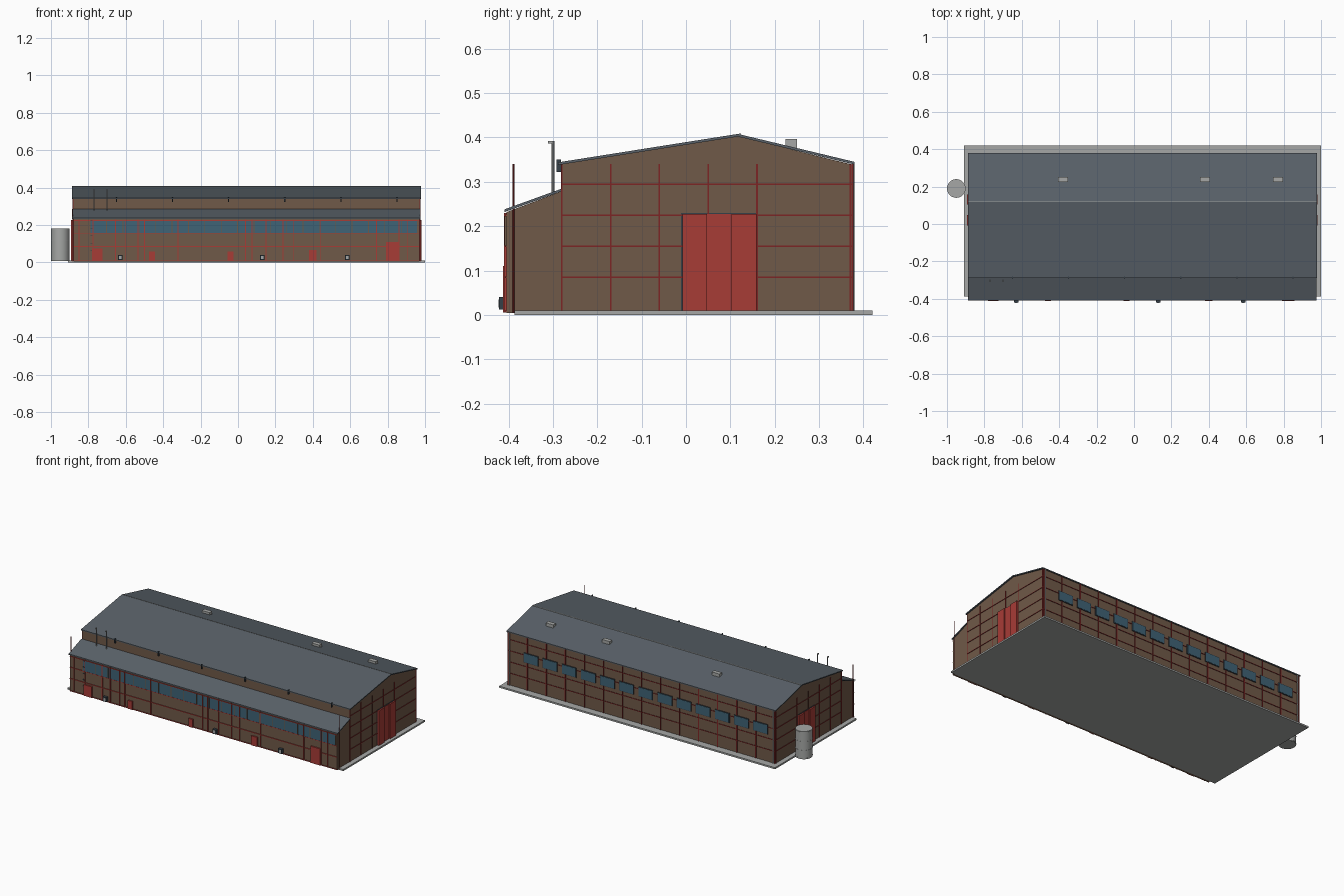
import bpy, bmesh, math
from mathutils import Matrix, Vector

if "Cube" in bpy.data.objects:
    bpy.data.objects.remove(bpy.data.objects["Cube"])


def mat(name, r, g, b):
    m = bpy.data.materials.new(name)
    m.diffuse_color = (r, g, b, 1)
    m.use_nodes = True
    m.node_tree.nodes["Principled BSDF"].inputs["Base Color"].default_value = m.diffuse_color
    return m


BROWN = mat("brown cladding", 0.16, 0.10, 0.065)
SLATE = mat("slate roof", 0.10, 0.12, 0.14)
CONCRETE = mat("light concrete", 0.38, 0.39, 0.38)
RED = mat("door red", 0.39, 0.045, 0.037)
TRIM = mat("dark red trim", 0.20, 0.018, 0.018)
GLASS = mat("blue glass", 0.05, 0.125, 0.18)
DARK = mat("dark frame", 0.035, 0.05, 0.065)


def finish(bm, name, material):
    bmesh.ops.recalc_face_normals(bm, faces=bm.faces[:])
    me = bpy.data.meshes.new(name)
    bm.to_mesh(me)
    bm.free()
    ob = bpy.data.objects.new(name, me)
    bpy.context.collection.objects.link(ob)
    me.materials.append(material)
    return ob


def boxes(name, material, items):
    """One object from boxes given as (x0, x1, y0, y1, z0, z1)."""
    bm = bmesh.new()
    for x0, x1, y0, y1, z0, z1 in items:
        m = (Matrix.Translation(((x0 + x1) / 2, (y0 + y1) / 2, (z0 + z1) / 2))
             @ Matrix.Diagonal((x1 - x0, y1 - y0, z1 - z0, 1)))
        bmesh.ops.create_cube(bm, size=1, matrix=m)
    return finish(bm, name, material)


def extrude_x(name, material, profile, x0, x1):
    """Closed (y, z) profile swept along x."""
    bm = bmesh.new()
    a = [bm.verts.new((x0, y, z)) for y, z in profile]
    b = [bm.verts.new((x1, y, z)) for y, z in profile]
    bm.faces.new(a)
    bm.faces.new(b)
    n = len(a)
    for i in range(n):
        bm.faces.new((a[i], a[(i + 1) % n], b[(i + 1) % n], b[i]))
    return finish(bm, name, material)


def cylinders(name, material, items, sides=24):
    """Vertical cylinders given as (x, y, radius, z0, z1)."""
    bm = bmesh.new()
    for x, y, r, z0, z1 in items:
        bmesh.ops.create_cone(bm, cap_ends=True, segments=sides, radius1=r, radius2=r,
                              depth=z1 - z0, matrix=Matrix.Translation((x, y, (z0 + z1) / 2)))
    ob = finish(bm, name, material)
    bpy.context.view_layer.objects.active = ob
    ob.select_set(True)
    bpy.ops.object.shade_smooth_by_angle()
    ob.select_set(False)
    return ob


XL, XR = -0.88, 0.97            # end walls
YF, YM, YB = -0.404, -0.282, 0.374   # lean-to front, hall front, hall back

# Ground slab
boxes("ground_slab", CONCRETE, [(-0.91, 1.0, -0.387, 0.42, 0, 0.01)])

# Hall with lean-to
extrude_x("hall_walls", BROWN,
          [(YF, 0.004), (YF, 0.232), (YM, 0.278), (YM, 0.339), (0.117, 0.403),
           (YB, 0.339), (YB, 0.004)], XL, XR)

# Roof sheets
extrude_x("main_roof", SLATE,
          [(-0.288, 0.338), (-0.288, 0.344), (0.117, 0.408), (0.38, 0.345),
           (0.38, 0.339), (0.117, 0.402)], -0.887, 0.978)
extrude_x("lean_to_roof", SLATE,
          [(-0.409, 0.232), (-0.409, 0.238), (YM, 0.284), (YM, 0.278)], -0.887, 0.976)
boxes("ridge_strip", CONCRETE, [(-0.885, 0.976, 0.119, 0.124, 0.404, 0.4085)])

# Roof vents
boxes("roof_vents", CONCRETE,
      [(x - 0.026, x + 0.026, 0.224, 0.25, 0.365, 0.396) for x in (-0.38, 0.38, 0.77)])

# Cladding rails and posts on the end walls
rails = (0.085, 0.155, 0.225, 0.295)
trim = []
for x0, x1 in ((XL - 0.003, XL + 0.001), (XR - 0.001, XR + 0.003)):
    for z in rails:
        trim.append((x0, x1, YM, YB, z - 0.0018, z + 0.0018))
    for y in (-0.28, -0.17, -0.06, 0.05, 0.16, 0.37):
        trim.append((x0, x1, y - 0.0018, y + 0.0018, 0.01, 0.34))
boxes("end_wall_trim", TRIM, trim)

# Rails and posts on the back wall
step = 0.1325
trim = [(XL, XR, YB - 0.001, YB + 0.003, z - 0.0018, z + 0.0018) for z in rails]
for i in range(15):
    x = XL + 0.002 + i * (XR - XL - 0.004) / 14
    trim.append((x - 0.0025, x + 0.0025, YB - 0.001, YB + 0.004, 0.01, 0.34))
boxes("back_wall_trim", TRIM, trim)

# Back windows with dark frames
panes, frames = [], []
for i in range(13):
    x = 0.81 - i * step
    panes.append((x - 0.047, x + 0.047, YB, YB + 0.006, 0.184, 0.238))
    frames.append((x - 0.05, x + 0.05, YB, YB + 0.0048, 0.181, 0.241))
boxes("back_windows", GLASS, panes)
boxes("back_window_frames", DARK, frames)

# Front window band
boxes("front_windows", GLASS, [(-0.79, 0.96, YF - 0.003, YF + 0.001, 0.157, 0.222)])
mullions = [(x - 0.002, x + 0.002, YF - 0.005, YF, 0.157, 0.223)
            for x in [-0.79 + i * 0.0875 for i in range(21)]]
boxes("front_mullions", BROWN, mullions)

# Front rails and posts
trim = [(XL, XR, YF - 0.004, YF, z - 0.002, z + 0.002) for z in (0.008, 0.085, 0.155, 0.224)]
trim += [(x - 0.0022, x + 0.0022, YF - 0.006, YF, 0.006, 0.23)
         for x in (-0.85, -0.775, -0.655, -0.6, -0.535, -0.5, -0.32, 0.04, 0.075,
                   0.15, 0.24, 0.295, 0.44, 0.74, 0.86, 0.905)]
boxes("front_wall_trim", RED, trim)

# Front doors
boxes("front_doors", RED,
      [(a, b, YF - 0.008, YF, 0.006, z) for a, b, z in
       ((-0.78, -0.725, 0.075), (-0.475, -0.445, 0.058), (-0.055, -0.025, 0.058),
        (0.38, 0.42, 0.065), (0.79, 0.857, 0.11))])

# Small wall units along the front
boxes("wall_units", DARK, [(x - 0.012, x + 0.012, -0.421, YF, 0.012, 0.04)
                           for x in (-0.63, 0.13, 0.585)])
boxes("unit_faces", CONCRETE, [(x - 0.007, x + 0.007, -0.422, YF, 0.017, 0.035)
                               for x in (-0.63, 0.13, 0.585)])

# Clerestory brackets under the front eave
boxes("eave_brackets", DARK, [(-0.65 + i * 0.3 - 0.003, -0.65 + i * 0.3 + 0.003,
                               -0.292, YM, 0.322, 0.35) for i in range(6)])

# Large end doors: dark surround and stepped leaves
frames, leaves = [], []
for s, wall in ((1, XR), (-1, XL)):
    def span(d):
        return sorted((wall - s * 0.002, wall + s * d))
    frames.append((*span(0.003), -0.011, 0.161, 0.01, 0.23))
    for i, d in enumerate((0.012, 0.005, 0.012)):
        leaves.append((*span(d), -0.008 + i * 0.0555, 0.0475 + i * 0.0555, 0.01, 0.227))
boxes("end_door_surrounds", DARK, frames)
boxes("end_doors", RED, leaves)

# Corner poles and downpipes
cylinders("corner_poles", TRIM, [(XL - 0.004, -0.389, 0.002, 0.004, 0.34),
                                 (XR + 0.004, -0.389, 0.002, 0.004, 0.34)], 8)
cylinders("back_downpipes", CONCRETE, [(XL + 0.012, YB + 0.003, 0.003, 0.01, 0.34),
                                       (XR - 0.012, YB + 0.003, 0.003, 0.01, 0.34)], 8)

# Flues on the lean-to roof, with short elbows
cylinders("flues", CONCRETE, [(x, -0.3, 0.0035, 0.265, 0.392) for x in (-0.77, -0.70)], 8)
boxes("flue_elbows", CONCRETE, [(x - 0.003, x + 0.003, -0.311, -0.298, 0.386, 0.392)
                                for x in (-0.77, -0.70)])

# Climbing rungs at the front left
boxes("rungs", DARK, [(-0.788, -0.778, -0.41, YF, z, z + 0.004)
                      for z in [0.06 + i * 0.04 for i in range(5)]])

# Storage tank with hoops
cylinders("tank", CONCRETE, [(-0.95, 0.19, 0.049, 0.008, 0.182)], 28)
cylinders("tank_hoops", CONCRETE, [(-0.95, 0.19, 0.05, z, z + 0.004)
                                   for z in (0.012, 0.06, 0.115, 0.174)], 28)
